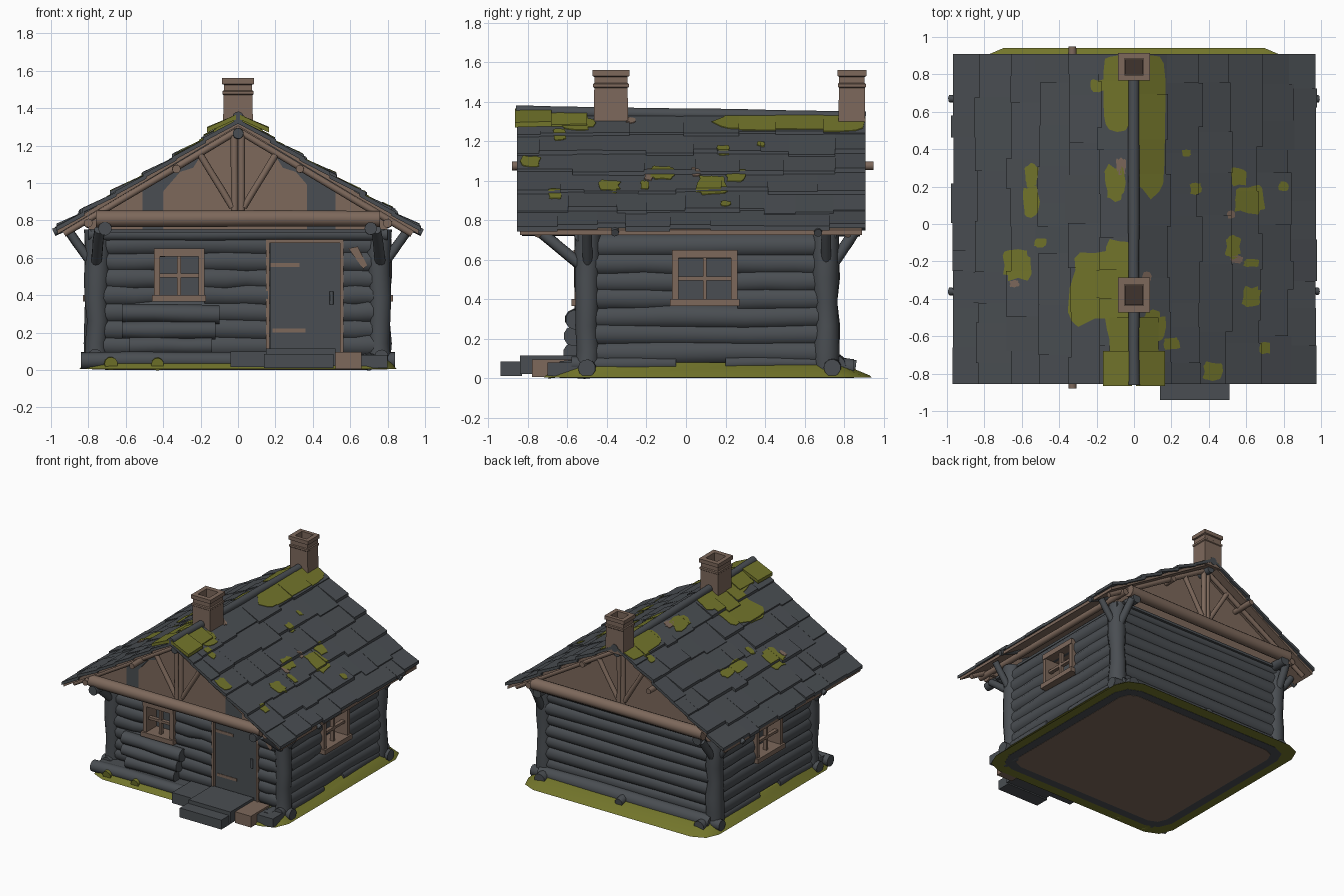
import bpy, bmesh, math, random
from mathutils import Vector

random.seed(4)
if "Cube" in bpy.data.objects:
    bpy.data.objects.remove(bpy.data.objects["Cube"])


def material(name, rgb):
    m = bpy.data.materials.new(name)
    m.use_nodes = True
    m.diffuse_color = (*rgb, 1)
    m.node_tree.nodes["Principled BSDF"].inputs["Base Color"].default_value = (*rgb, 1)
    return m


MATS = [material("weathered grey wood", (.068, .076, .085)),
        material("bare brown wood", (.205, .139, .105)),
        material("green moss", (.17, .178, .024)),
        material("dark soot", (.05, .034, .027))]
GREY, BROWN, MOSS, SOOT = range(4)


def jit(a):
    return random.uniform(-a, a)


def loft(bm, loops, m=GREY):
    """Closed solid through a series of equal-length loops."""
    rings = [[bm.verts.new(p) for p in l] for l in loops]
    faces = [bm.faces.new(rings[0][::-1]), bm.faces.new(rings[-1])]
    for a, b in zip(rings, rings[1:]):
        for i in range(len(a)):
            j = (i + 1) % len(a)
            faces.append(bm.faces.new((a[i], a[j], b[j], b[i])))
    for f in faces:
        f.material_index = m


def plain(u, d, z):
    return (u, d, z)


def box(bm, u0, u1, d0, d1, z0, z1, m=GREY, P=plain):
    loft(bm, [[P(u, d, z) for u, d in ((u0, d0), (u1, d0), (u1, d1), (u0, d1))]
              for z in (z0, z1)], m)


def log(bm, a, b, r, m=GREY, rough=.06, rings=4, sides=11):
    """Hand-hewn log between two points."""
    a, b = Vector(a), Vector(b)
    q = (b - a).to_track_quat('Z', 'Y')
    loops = []
    for k in range(rings):
        c = a.lerp(b, k / (rings - 1))
        rr = r * (1 + jit(rough))
        off = Vector((jit(r), jit(r), 0)) * rough
        loops.append([c + q @ (off + Vector((math.cos(t), math.sin(t), 0)) * rr)
                      for t in (math.tau * i / sides for i in range(sides))])
    loft(bm, loops, m)


def make(name, build):
    bm = bmesh.new()
    build(bm)
    bmesh.ops.recalc_face_normals(bm, faces=bm.faces)
    me = bpy.data.meshes.new(name)
    bm.to_mesh(me)
    bm.free()
    for m in MATS:
        me.materials.append(m)
    me.shade_smooth()
    me.set_sharp_from_angle(angle=math.radians(40))
    bpy.context.collection.objects.link(bpy.data.objects.new(name, me))


# Wall frames: u along the wall, d outward
def front(u, d, z): return (u, -d, z)
def back(u, d, z): return (u, d, z)
def right(u, d, z): return (d, u, z)
def left(u, d, z): return (-d, u, z)


# Ground skirt with rounded corners, and the floor underneath
def rounded(x, y0, y1, z, c):
    return [(x, y0 + c, z), (x, y1 - c, z), (x - c * .3, y1 - c * .3, z), (x - c, y1, z),
            (c - x, y1, z), (c * .3 - x, y1 - c * .3, z), (-x, y1 - c, z), (-x, y0 + c, z),
            (c * .3 - x, y0 + c * .3, z), (c - x, y0, z), (x - c, y0, z), (x - c * .3, y0 + c * .3, z)]


def ground(bm):
    loft(bm, [rounded(.85, -.72, .94, .004, .15), rounded(.84, -.71, .93, .014, .15),
              rounded(.785, -.6, .77, .08, .1)], MOSS)
    loft(bm, [rounded(.78, -.64, .85, .002, .14), rounded(.78, -.64, .85, .006, .14)], GREY)
    loft(bm, [rounded(.71, -.57, .78, 0, .1), rounded(.71, -.57, .78, .005, .1)], BROWN)


make("ground_base", ground)


# Sill logs
def sills(bm):
    for s in (-1, 1):
        log(bm, (s * .7, -.64, .045), (s * .7, -.45, .045), .045)
        log(bm, (s * .84, -.5, .05), (s * .64, -.5, .05), .045)
        log(bm, (s * .765, -.58, .07), (s * .765, -.05, .075), .04)
        log(bm, (s * .765, .2, .075), (s * .765, .7, .075), .035)
        log(bm, (s * .84, .74, .055), (s * .64, .74, .055), .045)
        log(bm, (s * .71, .68, .055), (s * .71, .85, .05), .045)
    log(bm, (-.84, -.635, .05), (0, -.635, .05), .045)
    box(bm, -.8, .1, -.62, -.5, .05, .09)
    log(bm, (-.76, .755, .065), (.76, .755, .065), .055)
    log(bm, (0, .7, .08), (0, .86, .06), .035)
    for x in (-.68, -.43):
        log(bm, (x, -.7, .032), (x, -.6, .045), .034, MOSS)


make("sill_logs", sills)


# Log walls, with gaps for the door and windows
def wall(P, u0, u1, d, holes):
    def build(bm):
        for i in range(7):
            z, start = .13 + .09 * i, u0
            for a, b, lo, hi in holes:
                if lo < z < hi:
                    log(bm, P(start, d, z), P(a, d, z), .067)
                    start = b
            log(bm, P(start, d, z), P(u1, d, z), .067)
    return build


WINDOW_F, WINDOW_S = (-.45, -.18, .37, .64), (-.07, .26, .37, .64)
make("front_wall", wall(front, -.76, .76, .48, [WINDOW_F, (.16, .56, .05, .7)]))
make("back_wall", wall(back, -.76, .76, .69, []))
make("right_wall", wall(right, -.5, .7, .732, [WINDOW_S]))
make("left_wall", wall(left, -.5, .7, .732, [WINDOW_S]))


# Windows: deep frame, crossbars and a dull pane behind
def window(P, hole, d):
    u0, u1, z0, z1 = hole

    def build(bm):
        t = .032
        for a in (u0, u1 - t):
            box(bm, a, a + t, d - .12, d + .015, z0, z1, BROWN, P)
        box(bm, u0, u1, d - .12, d + .02, z1 - t, z1 + .01, BROWN, P)
        box(bm, u0 - .01, u1 + .01, d - .12, d + .03, z0 - .005, z0 + t, BROWN, P)
        u, z = (u0 + u1) / 2, (z0 + z1) / 2
        box(bm, u - .01, u + .01, d - .04, d - .01, z0, z1, BROWN, P)
        box(bm, u0, u1, d - .04, d - .01, z - .01, z + .01, BROWN, P)
        box(bm, u0, u1, d - .12, d - .112, z0, z1, GREY, P)
    return build


make("front_window", window(front, WINDOW_F, .55))
make("right_window", window(right, WINDOW_S, .8))
make("left_window", window(left, WINDOW_S, .8))


# Door with frame, worn strips and handle
def door(bm):
    box(bm, .17, .55, .47, .53, .08, .68, GREY, front)
    for a in (.15, .545):
        box(bm, a, a + .018, .46, .55, .08, .69, BROWN, front)
    box(bm, .15, .563, .46, .55, .68, .7, BROWN, front)
    for a, b, z in ((.175, .33, .55), (.185, .36, .2)):
        box(bm, a, b, .525, .534, z, z + .022, BROWN, front)
    log(bm, (.5, -.54, .35), (.5, -.54, .42), .01)
    loft(bm, [[(x, y, z) for x, z in ((.59, .65), (.64, .66), (.69, .56), (.67, .54))]
              for y in (-.5, -.552)], BROWN)


make("door", door)


# Corner posts, their braces and the top plates
def posts(bm):
    for s in (-1, 1):
        for y, e, reach in ((-.5, -1, .25), (.71, 1, .15)):
            log(bm, (s * .755, y, .02), (s * .755, y, .75), .064, rough=.1, rings=7)
            log(bm, (s * .79, y, .58), (s * .91, y, .75), .025)
            log(bm, (s * .76, y + e * .03, .57), (s * .74, y + e * reach, .75), .028)
        log(bm, (s * .71, -.83, .755), (s * .71, .88, .755), .035)
        log(bm, (s * .8, -.8, .785), (s * .8, .86, .785), .025, BROWN)
    for y in (-.53, .73):
        log(bm, (-.8, y, .725), (.8, y, .725), .035)


make("posts_and_plates", posts)
make("ceiling", lambda bm: box(bm, -.76, .76, -.68, .78, .735, .755))


# Gables: boards, tie beam, king posts, struts and rafters
def height(x):
    return 1.335 - .6 * abs(x)


def gable(y, e, weathered):
    def build(bm):
        cuts = (-.8, -.51, -.4, 0, .37, .52, .8)
        for k, (a, b) in enumerate(zip(cuts, cuts[1:])):
            loft(bm, [[(a, y + d, .75), (b, y + d, .75), (b, y + d, height(b) - .03),
                       (a, y + d, height(a) - .03)] for d in (0, -e * .03)],
                 GREY if weathered and k in (1, 4) else BROWN)
        f = y + e * .06
        log(bm, (-.76, f + e * .03, .81), (.76, f + e * .03, .81), .045, BROWN)
        log(bm, (0, y - e * .1, 1.265), (0, f + e * .06, 1.265), .03)
        for s in (-1, 1):
            if weathered:
                loft(bm, [[(s * x, y + d, height(x) - h) for x, h in
                           ((.16, .03), (.4, .03), (.4, .14), (.31, .09), (.24, .11))]
                          for d in (0, e * .006)])
            log(bm, (s * .018, f, .85), (s * .018, f, 1.26), .02, BROWN)
            log(bm, (s * .03, f, .87), (s * .2, f, 1.15), .018, BROWN)
            log(bm, (0, f, height(0) - .055), (s * .93, f, height(.93) - .05), .018, BROWN)
            log(bm, (s * .33, y, 1.075), (s * .33, f + e * (.08 - .05 * s), 1.075), .022, BROWN)
    return build


make("front_gable", gable(-.69, -1, True))
make("back_gable", gable(.76, 1, False))


# Roof deck
def deck(bm):
    xs = (-.965, 0, .965)
    loft(bm, [[(x, y, height(x) - .005) for x in xs] +
              [(x, y, height(x) - .03) for x in xs[::-1]] for y in (-.84, .89)], BROWN)


# Lapped shingles, remembered so that moss can be laid on each one
def slope(tile, x, o):
    x0, x1, lift = tile
    return height(x) + lift * (abs(x) - x0) / (x1 - x0) + o


def shingle(bm, s, x0, x1, y0, y1, lift):
    loft(bm, [[(s * x, y, slope((x0, x1, lift), x, o))
               for x, y in ((x0, y0), (x0, y1), (x1, y1), (x1, y0))] for o in (-.018, .006)])


TILES = []
rows = (0, .17, .33, .49, .65, .82, .965)
for s in (-1, 1):
    for x0, x1 in zip(rows, rows[1:]):
        y = -.855
        while y < .9:
            end = min(y + random.uniform(.1, .28), .91)
            if .91 - end < .1:
                end = .91
            ragged = .018 if x1 > .9 else .04
            TILES.append((s, x0, x1 + random.uniform(0, ragged), y, end, random.uniform(.006, .028)))
            y = end


def shingles(bm):
    for t in TILES:
        shingle(bm, *t)


make("roof_deck", deck)
make("roof_shingles", shingles)


# Ridge log and raised mossy cap boards at the front
make("ridge_log", lambda bm: log(bm, (0, -.86, 1.35), (0, .91, 1.32), .03, rings=9))


def moss_caps(bm):
    for s in (-1, 1):
        for y0, y1, w, drop in ((-.865, -.68, .165, 0), (-.68, -.5, .13, .012)):
            loft(bm, [[(s * x, y, z - drop - o) for x, y, z in
                       ((.01, y0, 1.365), (.01, y1, 1.365), (w, y1, 1.3), (w, y0, 1.295))]
                      for o in (.025, 0)], MOSS)


make("ridge_moss", moss_caps)


# Moss and bare patches: thin plates cut to each shingle they cover
def clip(pts, axis, limit, side):
    out = []
    for a, b in zip(pts, pts[1:] + pts[:1]):
        da, db = side * (a[axis] - limit), side * (b[axis] - limit)
        if da >= 0:
            out.append(a)
        if da * db < 0:
            out.append(a + (b - a) * (da / (da - db)))
    return out


def blocky(v):
    return math.copysign(abs(v) ** .55, v)


def patch(bm, x, y, rx, ry, m=MOSS, rough=.2):
    blob = []
    for i in range(16):
        t, k = math.tau * i / 16, 1 + jit(rough)
        blob.append(Vector((abs(x) + rx * k * blocky(math.cos(t)), y + ry * k * blocky(math.sin(t)))))
    for s, x0, x1, y0, y1, lift in TILES:
        if s * x > 0:
            pts = blob
            for cut in ((0, x0, 1), (0, x1, -1), (1, y0, 1), (1, y1, -1)):
                pts = clip(pts, *cut)
            if len(pts) > 2:
                loft(bm, [[(s * p.x, p.y, slope((x0, x1, lift), p.x, o)) for p in pts]
                          for o in (0, .01)], m)


def patches(bm):
    for p in ((.09, .53, .08, .38), (-.09, .7, .075, .21), (-.08, -.35, .08, .27)):
        patch(bm, *p, rough=.06)
    for p in ((-.21, -.34, .13, .19), (-.62, -.22, .075, .075), (-.55, .12, .045, .085),
              (-.55, .26, .035, .06), (-.5, -.1, .03, .025), (-.19, .74, .04, .03),
              (.61, .13, .08, .07), (.56, .25, .045, .05), (.63, -.39, .05, .055),
              (.42, -.79, .05, .05), (.2, -.64, .045, .03), (.7, -.66, .028, .035),
              (.28, .38, .025, .018), (.33, .19, .03, .03), (.8, .2, .025, .025),
              (.53, -.12, .04, .06), (.63, -.21, .045, .02), (-.1, .22, .05, .09), (.1, -.55, .06, .08)):
        patch(bm, *p)
    for p in ((-.07, .31, .025, .045), (.55, -.19, .03, .02), (-.64, -.32, .025, .018),
              (.52, .05, .02, .02), (.07, -.28, .025, .025)):
        patch(bm, *p, BROWN)


make("roof_patches", patches)


# Rafter tails under the eaves
def tails(bm):
    for s in (-1, 1):
        for y in (-.36, .67):
            log(bm, (s * .8, y, .82), (s * .985, y, .735), .02)


make("rafter_tails", tails)


# Chimneys: hollow, stepped cap, sooty flue
def chimney(y, hx, hy):
    def build(bm):
        prof = ((1, 1.275), (.97, 1.47), (1.04, 1.475), (1.04, 1.49), (.95, 1.495), (.95, 1.525),
                (1.08, 1.53), (1.08, 1.56), (.64, 1.56), (.64, 1.42))
        loft(bm, [[(a * k * hx, y + b * k * hy, z) for a, b in ((-1, -1), (1, -1), (1, 1), (-1, 1))]
                  for k, z in prof], BROWN)
        box(bm, -.6 * hx, .6 * hx, y - .6 * hy, y + .6 * hy, 1.415, 1.43, SOOT)
    return build


make("front_chimney", chimney(-.38, .08, .087))
make("back_chimney", chimney(.84, .08, .068))


# Porch platform, step and firewood stack
def porch(bm):
    box(bm, -.04, .15, -.78, -.54, .015, .1)
    box(bm, .15, .52, -.84, -.54, .02, .115)
    box(bm, .52, .66, -.78, -.54, .005, .095, BROWN)
    box(bm, .14, .51, -.94, -.83, .01, .085)
    box(bm, .64, .8, -.7, -.54, .01, .08)


def firewood(bm):
    for a, b, y, z in ((-.58, -.14, -.57, .13), (-.62, -.12, -.565, .215), (-.62, -.1, -.56, .3)):
        log(bm, (a, y, z), (b, y, z), .048, rough=.1)


make("porch_steps", porch)
make("firewood_stack", firewood)
